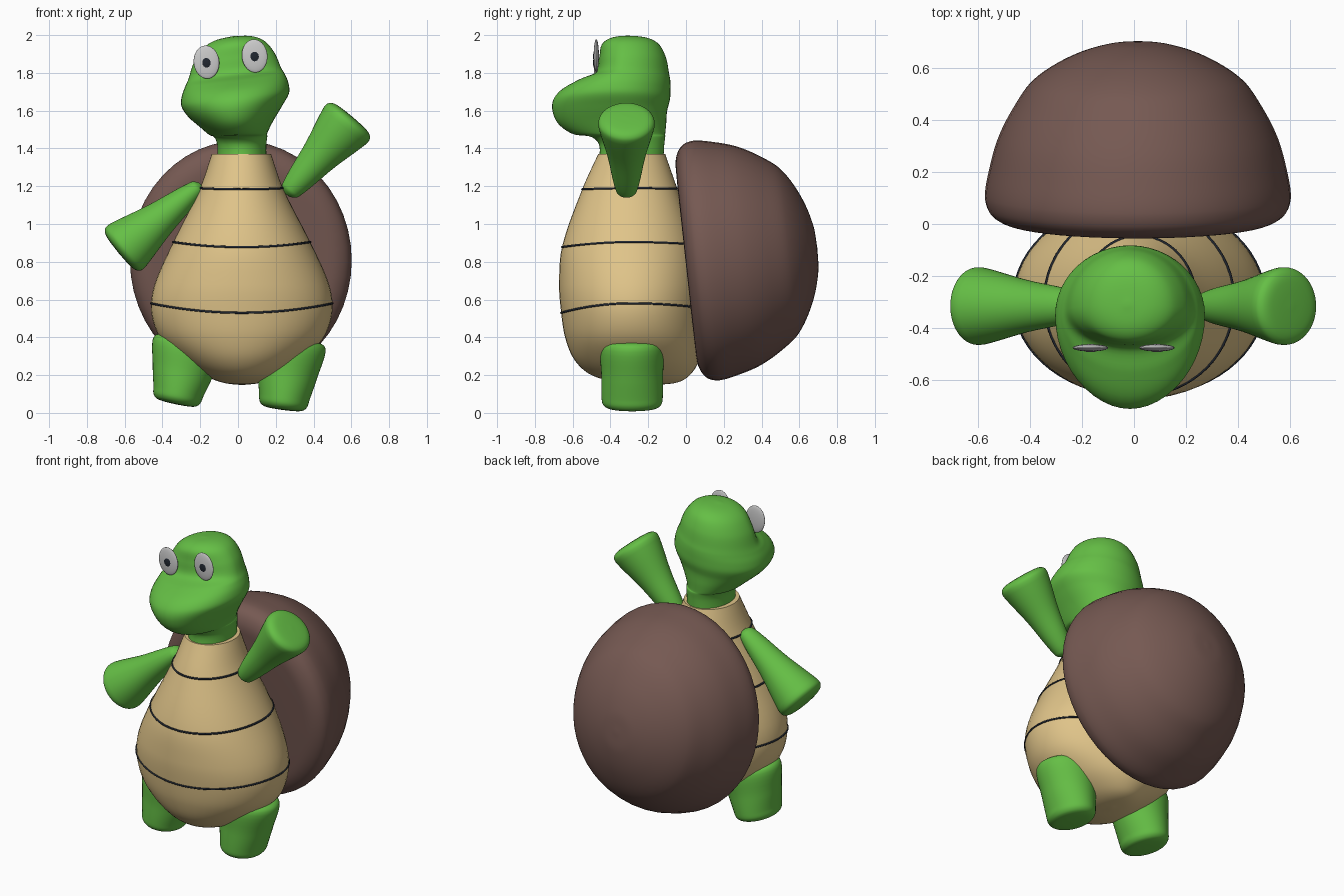
import bpy, bmesh, math
from mathutils import Matrix, Vector

if "Cube" in bpy.data.objects:
    bpy.data.objects.remove(bpy.data.objects["Cube"])

SIDES = 48


def material(name, rgb):
    m = bpy.data.materials.new(name)
    m.diffuse_color = (*rgb, 1)
    m.use_nodes = True
    m.node_tree.nodes["Principled BSDF"].inputs["Base Color"].default_value = m.diffuse_color
    return m


GREEN = material("green skin", (0.13, 0.52, 0.06))
TAN = material("tan belly", (0.74, 0.55, 0.25))
BROWN = material("brown shell", (0.18, 0.10, 0.085))
DARK = material("dark", (0.015, 0.02, 0.03))


def smooth_rows(rows, steps=6):
    """Chord-length cubic interpolation between the given sections."""
    dim = len(rows[0])
    t = [0.0]
    for a, b in zip(rows, rows[1:]):
        t.append(t[-1] + math.dist(a, b))
    n = len(rows)
    tan = []
    for i in range(n):
        lo, hi = max(i - 1, 0), min(i + 1, n - 1)
        tan.append([(rows[hi][k] - rows[lo][k]) / (t[hi] - t[lo]) for k in range(dim)])
    out = []
    for i in range(n - 1):
        h = t[i + 1] - t[i]
        for s in range(steps):
            u = s / steps
            c = (2*u**3 - 3*u*u + 1, (u**3 - 2*u*u + u) * h, 3*u*u - 2*u**3, (u**3 - u*u) * h)
            out.append([c[0]*rows[i][k] + c[1]*tan[i][k] + c[2]*rows[i+1][k] + c[3]*tan[i+1][k]
                        for k in range(dim)])
    out.append(list(rows[-1]))
    return out


def ring_point(row, a):
    z, cx, cy, rx, front, back = row
    s = math.sin(a)
    return Vector((cx + max(rx, 0) * math.cos(a), cy + max(back if s > 0 else front, 0) * s, z))


def loft(name, rows, mat, matrix=None, bend=None):
    """Skin of elliptical sections: (z, centre x, centre y, rx, front ry, back ry)."""
    bm = bmesh.new()
    rings = []
    for row in smooth_rows(rows):
        ring = []
        for i in range(SIDES):
            p = ring_point(row, math.tau * i / SIDES)
            ring.append(bm.verts.new(bend(p) if bend else p))
        rings.append(ring)
    for a, b in zip(rings, rings[1:]):
        for i in range(SIDES):
            j = (i + 1) % SIDES
            bm.faces.new((a[i], a[j], b[j], b[i]))
    for ring, row in ((rings[0], rows[0]), (rings[-1], rows[-1])):
        if row[3] > 0:
            bm.faces.new(ring)
    bmesh.ops.remove_doubles(bm, verts=bm.verts, dist=1e-5)
    bmesh.ops.recalc_face_normals(bm, faces=bm.faces)
    if matrix:
        bm.transform(matrix)
    me = bpy.data.meshes.new(name)
    bm.to_mesh(me)
    bm.free()
    ob = bpy.data.objects.new(name, me)
    bpy.context.collection.objects.link(ob)
    if mat:
        me.materials.append(mat)
    shade(ob)
    return ob


def shade(ob):
    bpy.ops.object.select_all(action='DESELECT')
    ob.select_set(True)
    bpy.context.view_layer.objects.active = ob
    bpy.ops.object.shade_smooth_by_angle(angle=math.radians(40))


def limb(name, start, end, r0, r1, y):
    """Tapered limb in the xz plane, with rounded tip (start) and blunt end."""
    dx, dz = end[0] - start[0], end[1] - start[1]
    length = math.hypot(dx, dz)
    prof = [(-0.02, 0, 0), (-0.015, .5, 0), (0.015, 1, .06), (length * .5, 1, .5),
            (length - .06, 1, .95), (length - .025, .97, 1), (length - .004, .85, 1),
            (length + .006, .6, 1), (length + .01, 0, 1)]
    rows = []
    for z, k, f in prof:
        rx, ry = [k * (a + (b - a) * f) for a, b in zip(r0, r1)]
        rows.append((z, 0, 0, rx, ry, ry))
    m = Matrix.Translation((start[0], y, start[1])) @ Matrix.Rotation(math.atan2(dx, dz), 4, 'Y')
    loft(name, rows, GREEN, m)


# Pear-shaped body
body_rows = [
    (1.37, .018, -.29, .157, .175, .18), (1.19, .018, -.297, .22, .25, .25),
    (.88, .02, -.292, .375, .364, .355), (.68, .02, -.29, .462, .382, .38),
    (.54, .02, -.29, .48, .372, .38), (.40, .02, -.285, .435, .355, .37),
    (.28, .02, -.27, .32, .32, .34), (.20, .02, -.25, .20, .25, .27),
    (.16, .02, -.21, .10, .14, .16), (.147, .02, -.18, 0, 0, 0)]
loft("body", body_rows, TAN)

# Dark belly bands following the body surface, dipping at the front
fine = smooth_rows(body_rows, 12)


def body_row(z):
    for a, b in zip(fine, fine[1:]):
        if a[0] >= z >= b[0]:
            u = (a[0] - z) / max(a[0] - b[0], 1e-6)
            return [p + (q - p) * u for p, q in zip(a, b)]


for k, (z0, dip) in enumerate(((1.19, .006), (.905, .027), (.58, .05))):
    cu = bpy.data.curves.new(f"belly_band_{k + 1}", 'CURVE')
    cu.dimensions = '3D'
    cu.bevel_depth = .006
    cu.bevel_resolution = 1
    sp = cu.splines.new('POLY')
    sp.points.add(63)
    sp.use_cyclic_u = True
    for i, pt in enumerate(sp.points):
        a = math.tau * i / 64
        s = math.sin(a)
        pt.co = (*ring_point(body_row(z0 - dip * s * s * (.5 if s > 0 else 1)), a), 1)
    cu.materials.append(DARK)
    bpy.context.collection.objects.link(bpy.data.objects.new(cu.name, cu))

# Domed shell, leaning slightly
shell_prof = [(0, 0), (0, .50), (.012, .57), (.05, .622), (.11, .638), (.22, .618), (.33, .584),
              (.44, .525), (.55, .44), (.64, .29), (.69, .13), (.70, 0)]
loft("shell", [(d, 0, 0, r * .92, r, r) for d, r in shell_prof], BROWN,
     Matrix.Translation((.015, 0, .795)) @ Matrix.Rotation(math.radians(-83.8), 4, 'X'))


# Neck and head with a broad snout, rolled a little sideways
def roll(p):
    u = min(max((p.z - 1.42) / .2, 0), 1)
    return p + Vector((0, 0, .12 * p.x * u * u * (3 - 2 * u)))


loft("head", [
    (1.33, .02, -.29, .13, .17, .17), (1.42, .02, -.29, .13, .17, .175),
    (1.46, .015, -.30, .14, .20, .19), (1.477, 0, -.31, .155, .29, .20),
    (1.53, -.01, -.33, .195, .345, .225), (1.60, -.015, -.345, .25, .362, .245),
    (1.66, -.015, -.35, .285, .352, .265), (1.71, -.015, -.35, .283, .31, .268),
    (1.76, -.015, -.345, .265, .225, .262), (1.80, -.017, -.33, .245, .15, .24),
    (1.88, -.02, -.32, .215, .14, .215), (1.95, -.022, -.315, .165, .132, .175),
    (1.985, -.025, -.31, .10, .09, .11), (1.998, -.025, -.31, 0, 0, 0)], GREEN, bend=roll)


# Flat oval eyes with pupils
def oval(name, loc, size, mat):
    bpy.ops.mesh.primitive_uv_sphere_add(segments=32, ring_count=16, location=loc,
                                         rotation=(0, math.radians(-6), 0))
    ob = bpy.context.object
    ob.name = name
    ob.scale = size
    if mat:
        ob.data.materials.append(mat)
    shade(ob)


for side, x, z in (("right", -.167, 1.857), ("left", .088, 1.89)):
    oval(f"{side}_eye", (x, -.475, z), (.068, .014, .088), None)
    oval(f"{side}_pupil", (x, -.484, z - .003), (.026, .008, .03), DARK)

# Arms: one lowered, one waving
limb("right_arm", (-.21, 1.195), (-.625, .853), (.04, .05), (.152, .152), -.315)
limb("left_arm", (.27, 1.17), (.60, 1.56), (.05, .05), (.152, .152), -.315)

# Legs
limb("right_leg", (-.26, .38), (-.328, .055), (.19, .165), (.132, .162), -.285)
limb("left_leg", (.285, .38), (.237, .025), (.185, .165), (.132, .162), -.285)
